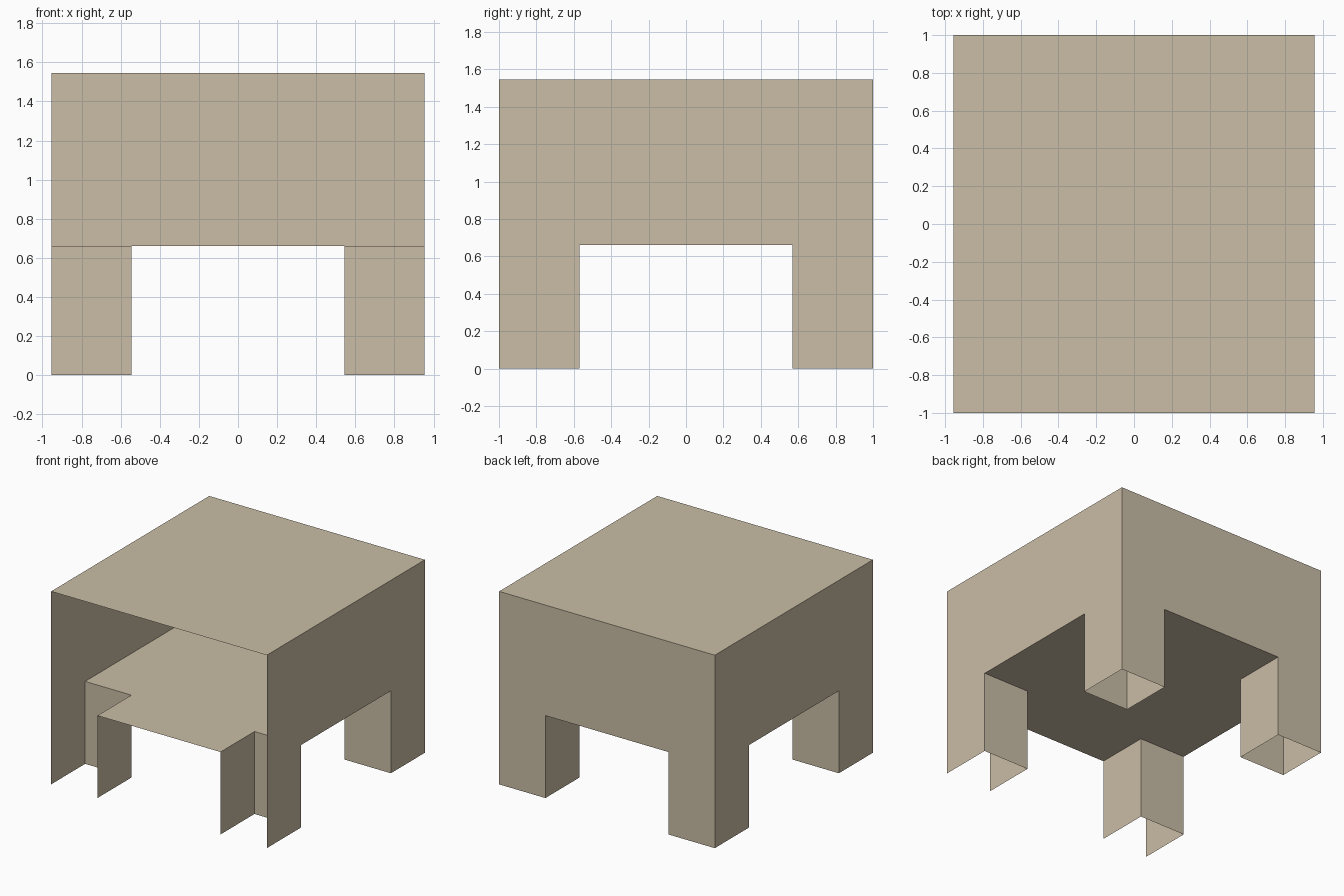
import bpy

if "Cube" in bpy.data.objects:
    bpy.data.objects.remove(bpy.data.objects["Cube"])

W, D, H = 0.955, 1.0, 1.545      # half width, half depth, height
LX, LY, SHELF = 0.545, 0.57, 0.66  # inner leg edges and shelf height

mat = bpy.data.materials.new("warm beige")
mat.diffuse_color = (0.59, 0.51, 0.38, 1)
mat.use_nodes = True
mat.node_tree.nodes["Principled BSDF"].inputs["Base Color"].default_value = mat.diffuse_color


def sheet(name, polys):
    """Object made of thin flat polygons."""
    verts, faces = [], []
    for p in polys:
        faces.append(range(len(verts), len(verts) + len(p)))
        verts += p
    mesh = bpy.data.meshes.new(name)
    mesh.from_pydata(verts, [], [list(f) for f in faces])
    mesh.materials.append(mat)
    ob = bpy.data.objects.new(name, mesh)
    bpy.context.collection.objects.link(ob)
    return ob


def arch(half, inner):
    """Wall outline with two legs, counter-clockwise."""
    return [(-half, 0), (-inner, 0), (-inner, SHELF), (inner, SHELF),
            (inner, 0), (half, 0), (half, H), (-half, H)]


# Top panel
sheet("top_panel", [[(-W, -D, H), (W, -D, H), (W, D, H), (-W, D, H)]])

# Side and back walls; the front is open
sheet("right_wall", [[(W, a, z) for a, z in arch(D, LY)]])
sheet("left_wall", [[(-W, -a, z) for a, z in arch(D, LY)]])
sheet("back_wall", [[(-a, D, z) for a, z in arch(W, LX)]])

# Cross-shaped shelf, open above the hollow legs, facing down
cross = [(-LX, -D), (LX, -D), (LX, -LY), (W, -LY), (W, LY), (LX, LY),
         (LX, D), (-LX, D), (-LX, LY), (-W, LY), (-W, -LY), (-LX, -LY)]
sheet("shelf", [[(x, y, SHELF) for x, y in reversed(cross)]])

# Inner walls of the four hollow legs, open at the bottom
for sx, side in ((-1, "left"), (1, "right")):
    for sy, end in ((-1, "front"), (1, "back")):
        path = [(sx * LX, sy * D), (sx * LX, sy * LY), (sx * W, sy * LY)]
        if sx * sy < 0:
            path.reverse()
        sheet(f"{end}_{side}_leg_inner",
              [[(*a, 0), (*b, 0), (*b, SHELF), (*a, SHELF)]
               for a, b in zip(path, path[1:])])
